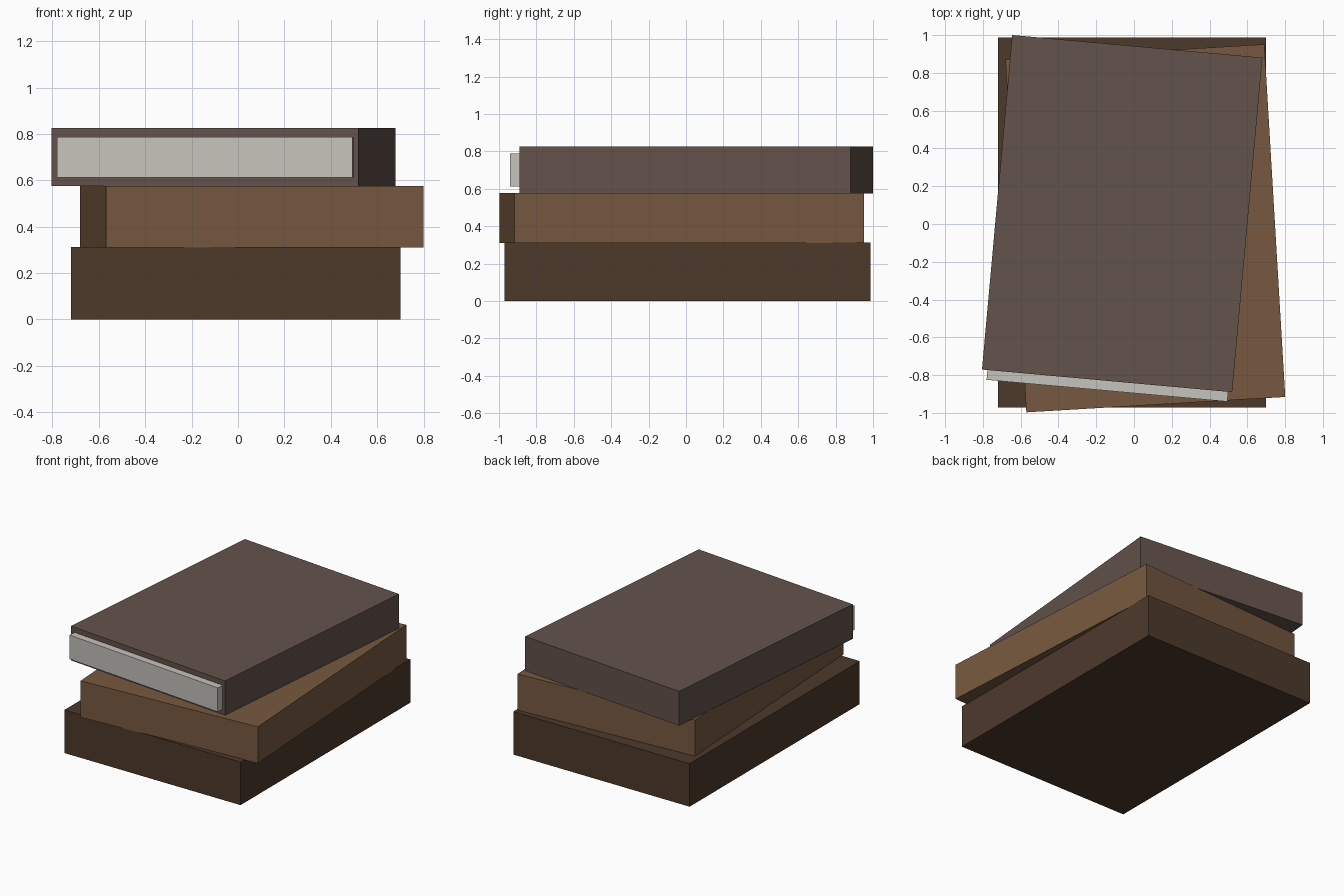
import bpy
import bmesh
from math import radians
from mathutils import Matrix, Vector

if "Cube" in bpy.data.objects:
    bpy.data.objects.remove(bpy.data.objects["Cube"])


def material(name, rgb):
    mat = bpy.data.materials.new(name)
    mat.diffuse_color = (*rgb, 1.0)
    mat.use_nodes = True
    mat.node_tree.nodes["Principled BSDF"].inputs["Base Color"].default_value = mat.diffuse_color
    return mat


def box(name, size, centre, angle, mat):
    """Flat-faced box turned by angle (degrees) about z."""
    bm = bmesh.new()
    bmesh.ops.create_cube(bm, size=1.0, matrix=Matrix.Diagonal((*size, 1.0)))
    mesh = bpy.data.meshes.new(name)
    bm.to_mesh(mesh)
    bm.free()
    mesh.materials.append(mat)
    obj = bpy.data.objects.new(name, mesh)
    obj.location = centre
    obj.rotation_euler.z = radians(angle)
    bpy.context.collection.objects.link(obj)
    return obj


dark_brown = material("dark_brown", (0.074, 0.041, 0.024))
tan_brown = material("tan_brown", (0.181, 0.098, 0.050))
grey_brown = material("grey_brown", (0.127, 0.084, 0.070))
paper = material("paper", (0.565, 0.546, 0.503))

# Stack of three books, each turned a little differently
box("bottom_book", (1.42, 1.957, 0.313), (-0.01, 0.008, 0.1565), 0, dark_brown)
box("middle_book", (1.373, 1.87, 0.266), (0.06, -0.023, 0.443), 3.4, tan_brown)

top_angle = -5.17
top_centre = Vector((-0.0625, 0.055, 0.70))
top_size = Vector((1.33, 1.778, 0.25))
box("top_book", top_size, top_centre, top_angle, grey_brown)

# Page block sticking out of the front of the top book
overhang, depth = 0.052, 0.10
offset = Vector((0.004, -top_size.y / 2 - overhang + depth / 2, 0))
turn = Matrix.Rotation(radians(top_angle), 3, 'Z')
box("top_book_pages", (1.28, depth, 0.175), top_centre + turn @ offset,
    top_angle, paper)
